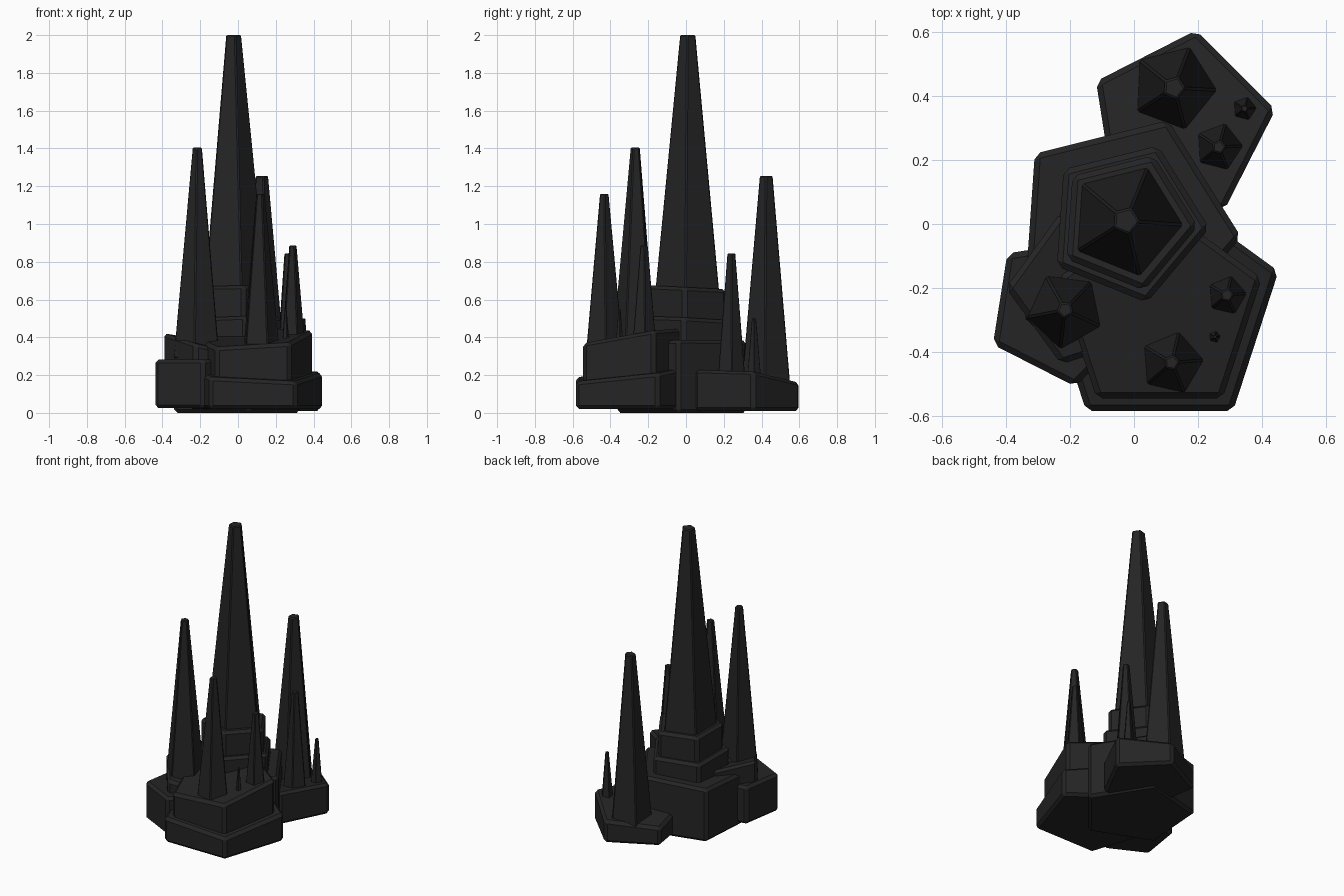
import bpy, bmesh, math

if "Cube" in bpy.data.objects:
    bpy.data.objects.remove(bpy.data.objects["Cube"])

stone = bpy.data.materials.new("black_stone")
stone.diffuse_color = (0.018, 0.018, 0.018, 1)
stone.use_nodes = True
stone.node_tree.nodes["Principled BSDF"].inputs["Base Color"].default_value = stone.diffuse_color


def add_solid(name, lower, upper, bevel):
    """Five-sided solid between two rings of points, with chamfered edges."""
    bm = bmesh.new()
    lo = [bm.verts.new(p) for p in lower]
    hi = [bm.verts.new(p) for p in upper]
    bm.faces.new(lo[::-1])
    bm.faces.new(hi)
    for i in range(5):
        j = (i + 1) % 5
        bm.faces.new((lo[i], lo[j], hi[j], hi[i]))
    bmesh.ops.bevel(bm, geom=bm.edges[:], offset=bevel, segments=1,
                    affect='EDGES', profile=0.5)
    me = bpy.data.meshes.new(name)
    bm.to_mesh(me)
    bm.free()
    me.materials.append(stone)
    ob = bpy.data.objects.new(name, me)
    bpy.context.collection.objects.link(ob)


def ring(x, y, r, rot):
    return [(x + r * math.cos(math.radians(rot + 72 * i)),
             y + r * math.sin(math.radians(rot + 72 * i))) for i in range(5)]


def block(name, x, y, r, rot, z0, z1, sx=0, sy=0):
    """Pentagonal block with a sloping top."""
    pts = ring(x, y, r, rot)
    add_solid(name, [(a, b, z0) for a, b in pts],
              [(a, b, z1 + sx * (a - x) + sy * (b - y)) for a, b in pts], 0.018)


def spike(name, x, y, r, rot, z0, z1, tip, sink=0.08):
    """Tapered spire; r is its radius where it leaves the block at z0."""
    low = r + (r - tip) * sink / (z1 - z0)
    add_solid(name, [(a, b, z0 - sink) for a, b in ring(x, y, low, rot)],
              [(a, b, z1) for a, b in ring(x, y, tip, rot)], min(0.006, tip * 0.2))


# Central stepped base
block("centre_base", -0.03, -0.015, 0.365, -4, 0.0, 0.37, 0.05, 0.02)
block("centre_step", -0.022, 0.005, 0.258, -4, 0.1, 0.5, 0.02, -0.05)
block("centre_top_step", -0.022, 0.008, 0.222, -4, 0.2, 0.665, 0, -0.05)
# Front right base
block("front_base", 0.08, -0.268, 0.39, 18, 0.02, 0.215, -0.05, 0.12)
block("front_step", 0.08, -0.273, 0.335, 18, 0.05, 0.402, 0.06, 0.16)
# Left base
block("left_base", -0.222, -0.265, 0.245, -9, 0.025, 0.283)
block("left_step", -0.15, -0.2, 0.25, 36, 0.05, 0.362, -0.25, 0.06)
# Back base
block("back_base", 0.147, 0.31, 0.298, 9, 0.01, 0.185, 0.14, -0.1)

# Spires
spike("main_spire", -0.025, 0.01, 0.178, -4, 0.66, 2.0, 0.044)
spike("left_spire", -0.215, -0.268, 0.122, -25, 0.37, 1.405, 0.027)
spike("back_spire", 0.125, 0.425, 0.134, -3, 0.18, 1.255, 0.037)
spike("back_small_spire", 0.265, 0.24, 0.076, 3, 0.2, 0.845, 0.023)
spike("back_tiny_spire", 0.345, 0.36, 0.038, 3, 0.2, 0.5, 0.012)
spike("front_spire", 0.118, -0.433, 0.1, 5, 0.375, 1.16, 0.025)
spike("front_small_spire", 0.29, -0.222, 0.062, 5, 0.42, 0.885, 0.022)
spike("front_tiny_spire", 0.252, -0.352, 0.018, 5, 0.4, 0.55, 0.006)
